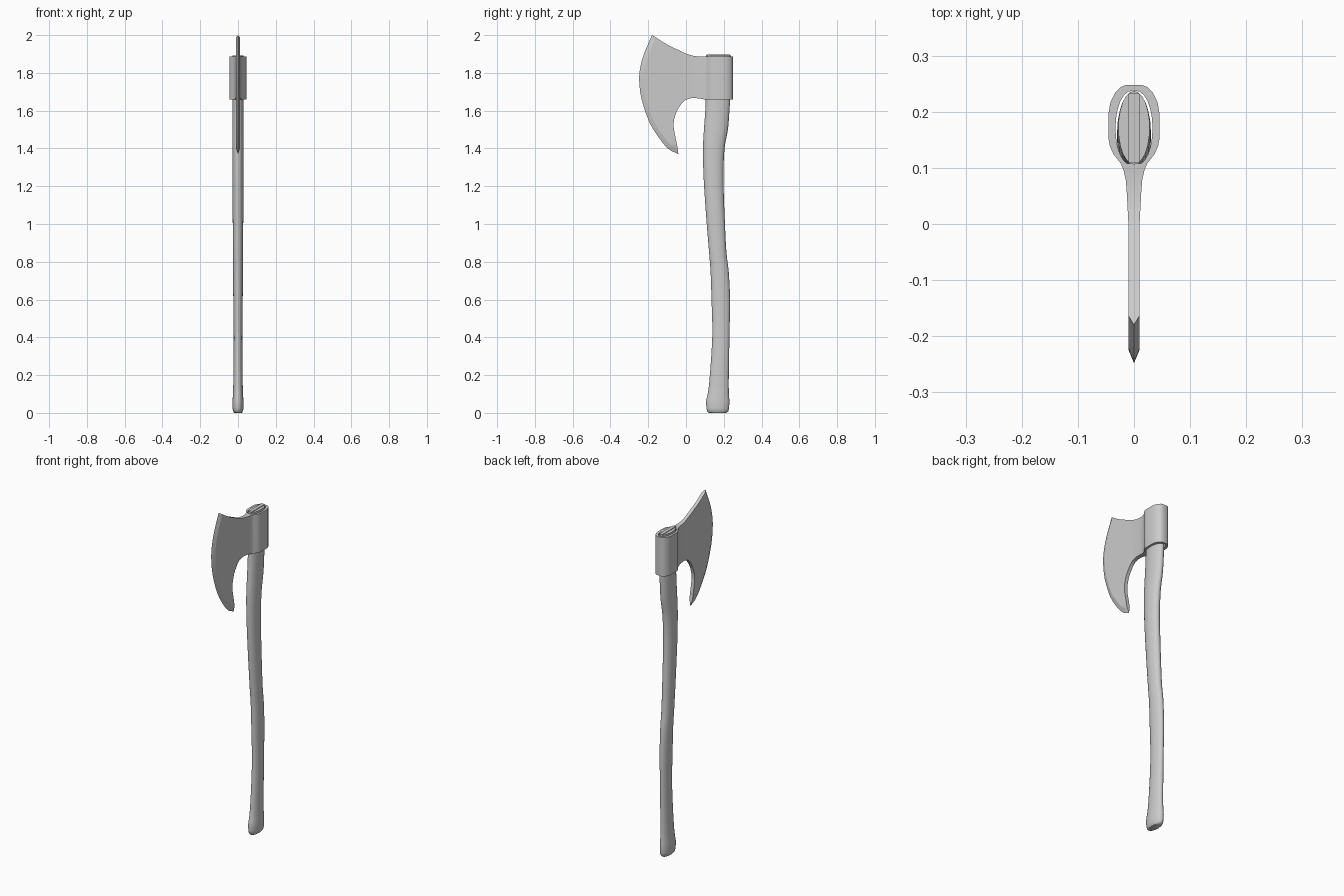
import bpy, bmesh, math
from mathutils import Vector

cube = bpy.data.objects.get("Cube")
if cube:
    bpy.data.objects.remove(cube, do_unlink=True)

grey = bpy.data.materials.new("plain grey")
grey.use_nodes = True
COLOUR = (0.6, 0.6, 0.6, 1)
grey.diffuse_color = COLOUR
grey.node_tree.nodes["Principled BSDF"].inputs["Base Color"].default_value = COLOUR


def finish(obj, angle):
    obj.data.materials.clear()
    obj.data.materials.append(grey)
    bpy.ops.object.select_all(action="DESELECT")
    obj.select_set(True)
    bpy.context.view_layer.objects.active = obj
    bpy.ops.object.shade_smooth_by_angle(angle=math.radians(angle))


def from_bmesh(name, bm, angle=35):
    bmesh.ops.recalc_face_normals(bm, faces=bm.faces[:])
    mesh = bpy.data.meshes.new(name)
    bm.to_mesh(mesh)
    bm.free()
    obj = bpy.data.objects.new(name, mesh)
    bpy.context.collection.objects.link(obj)
    finish(obj, angle)


def smooth_path(points, steps=4):
    """Catmull-Rom curve through the points, of any dimension."""
    p = [Vector(q) for q in points]
    p = [p[0] * 2 - p[1]] + p + [p[-1] * 2 - p[-2]]
    out = []
    for a, b, c, d in zip(p, p[1:], p[2:], p[3:]):
        for k in range(steps):
            t = k / steps
            out.append((b * 2 + (c - a) * t + (a * 2 - b * 5 + c * 4 - d) * t * t
                        + (b * 3 - a - c * 3 + d) * t ** 3) / 2)
    return out + [p[-2]]


def oval(rx, ry, cy, n=24, power=1.0):
    ring = []
    for i in range(n):
        a = math.tau * i / n
        c, s = math.cos(a), math.sin(a)
        ring.append((rx * math.copysign(abs(c) ** power, c), cy + ry * s))
    return ring


# Handle: oval sections (height, front y, back y, half width)
sections = [(0.06, 0.106, 0.23, 0.029), (0.15, 0.122, 0.226, 0.025),
            (0.4, 0.139, 0.23, 0.023), (0.6, 0.135, 0.233, 0.025),
            (0.75, 0.13, 0.226, 0.026), (0.85, 0.122, 0.214, 0.027),
            (1.05, 0.106, 0.204, 0.028), (1.25, 0.093, 0.198, 0.029),
            (1.4, 0.09, 0.204, 0.03), (1.5, 0.095, 0.222, 0.03),
            (1.6, 0.102, 0.23, 0.03), (1.7, 0.105, 0.236, 0.029)]
base = [(0, 0.122, 0.214, 0.02), (0.008, 0.112, 0.224, 0.026), (0.025, 0.108, 0.228, 0.029)]
top = [(1.893, 0.106, 0.237, 0.028)]
bm = bmesh.new()
rings = []
for z, front, back, rx in base + [tuple(v) for v in smooth_path(sections, 3)] + top:
    ring = oval(rx, (back - front) / 2, (back + front) / 2)
    rings.append([bm.verts.new((x, y, z)) for x, y in ring])
for low, high in zip(rings, rings[1:]):
    for i in range(len(low)):
        j = (i + 1) % len(low)
        bm.faces.new((low[i], low[j], high[j], high[i]))
bm.faces.new(rings[0])
bm.faces.new(rings[-1])
from_bmesh("handle", bm, 50)

# Wedge driven into the top of the handle
bm = bmesh.new()
bmesh.ops.create_cube(bm, size=1)
for v in bm.verts:
    v.co = (v.co.x * 0.02, 0.171 + v.co.y * 0.124, 1.877 + v.co.z * 0.04)
from_bmesh("handle_wedge", bm)

# Collar: outline with an oval eye, extruded
half = [(0.023, 0.107), (0.037, 0.125), (0.043, 0.139), (0.045, 0.15), (0.045, 0.2),
        (0.042, 0.217), (0.033, 0.235), (0.024, 0.244), (0.013, 0.248)]
outer = half + [(-x, y) for x, y in reversed(half)]
curve = bpy.data.curves.new("collar", "CURVE")
curve.dimensions = "2D"
curve.fill_mode = "BOTH"
curve.extrude = 0.1135
for loop in (outer, oval(0.033, 0.067, 0.171, 24, 0.85)):
    spline = curve.splines.new("POLY")
    spline.points.add(len(loop) - 1)
    for point, (x, y) in zip(spline.points, loop):
        point.co = (x, y, 0, 1)
    spline.use_cyclic_u = True
collar = bpy.data.objects.new("collar", curve)
bpy.context.collection.objects.link(collar)
bpy.ops.object.select_all(action="DESELECT")
collar.select_set(True)
bpy.context.view_layer.objects.active = collar
bpy.ops.object.convert(target="MESH")
collar = bpy.context.view_layer.objects.active
bm = bmesh.new()
bm.from_mesh(collar.data)
bmesh.ops.remove_doubles(bm, verts=bm.verts[:], dist=0.0001)
bmesh.ops.translate(bm, verts=bm.verts[:], vec=(0, 0, 1.7725))
bmesh.ops.recalc_face_normals(bm, faces=bm.faces[:])
bm.to_mesh(collar.data)
bm.free()
finish(collar, 40)

# Blade: side outline as (y, z), with a bevel down to the cutting edge
edge = smooth_path([(-0.18, 2.0), (-0.22, 1.907), (-0.24, 1.84), (-0.248, 1.765),
                    (-0.235, 1.66), (-0.193, 1.537), (-0.14, 1.452), (-0.093, 1.397),
                    (-0.04, 1.37)], 3)
hook = smooth_path([(-0.046, 1.41), (-0.055, 1.458), (-0.066, 1.527), (-0.05, 1.595),
                    (-0.018, 1.643), (0, 1.658)], 3)
crest = smooth_path([(0, 1.902), (-0.025, 1.914), (-0.1, 1.95), (-0.163, 1.99)], 3)
inset = []
for before, here, after in zip(edge, edge[1:], edge[2:]):
    t = (after - before).normalized()
    inset.append(here + Vector((-t.y, t.x)) * 0.024)
inset = [crest[-1]] + inset + [hook[0]]
outline = inset + hook[1:] + crest[:-1]
n, m = len(inset), len(outline)
bm = bmesh.new()
tip = [bm.verts.new((0, y, z)) for y, z in edge]
sides = [[bm.verts.new((s * 0.01, y, z)) for y, z in outline] for s in (1, -1)]
for side in sides:
    bm.faces.new(side)
    for i in range(n - 1):
        bm.faces.new((tip[i], tip[i + 1], side[i + 1], side[i]))
root = n + len(hook) - 2
for i in range(n - 1, m):
    j = (i + 1) % m
    if i != root:
        bm.faces.new((sides[0][i], sides[0][j], sides[1][j], sides[1][i]))
for k in (0, n - 1):
    bm.faces.new((tip[k], sides[0][k], sides[1][k]))

# Neck: widens from the blade into the collar
last = [sides[0][root], sides[0][root + 1], sides[1][root + 1], sides[1][root]]
for y, half_x, low, high in [(0.03, 0.0115, 1.667, 1.892), (0.055, 0.0128, 1.666, 1.888),
                             (0.08, 0.0148, 1.663, 1.886), (0.095, 0.0185, 1.66, 1.886),
                             (0.108, 0.0235, 1.659, 1.886)]:
    ring = [bm.verts.new((s * half_x, y, z)) for s, z in ((1, low), (1, high), (-1, high), (-1, low))]
    for i in range(4):
        j = (i + 1) % 4
        bm.faces.new((last[i], last[j], ring[j], ring[i]))
    last = ring
bm.faces.new(last)
from_bmesh("blade", bm, 20)
